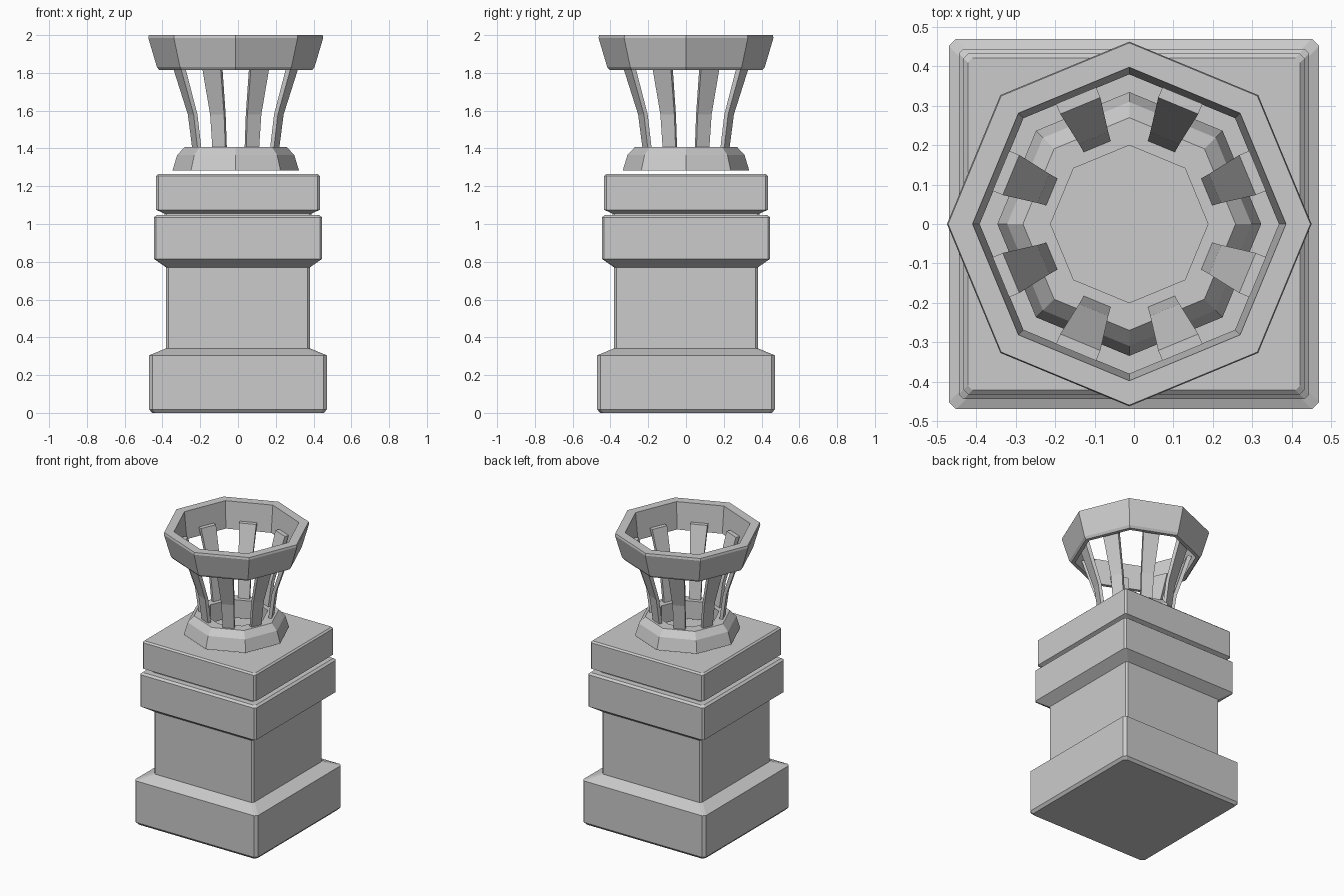
import bpy, bmesh
from math import cos, sin, pi
from mathutils import Matrix, Vector

if "Cube" in bpy.data.objects:
    bpy.data.objects.remove(bpy.data.objects["Cube"])

CX = -0.012  # the brazier sits slightly off the pedestal axis


def finish(name, bm):
    bmesh.ops.recalc_face_normals(bm, faces=bm.faces)
    me = bpy.data.meshes.new(name)
    bm.to_mesh(me)
    bm.free()
    ob = bpy.data.objects.new(name, me)
    bpy.context.collection.objects.link(ob)
    return ob


def skin(bm, rings, closed):
    n = len(rings[0])
    loops = [[bm.verts.new(p) for p in r] for r in rings]
    pairs = list(zip(loops, loops[1:]))
    if closed:
        pairs.append((loops[-1], loops[0]))
    for a, b in pairs:
        for i in range(n):
            j = (i + 1) % n
            bm.faces.new((a[i], a[j], b[j], b[i]))
    if not closed:
        bm.faces.new(loops[0])
        bm.faces.new(loops[-1])


def square_block(name, profile, cut):
    # stacked squares with cut corners: profile holds (half width, z)
    rings = []
    for h, z in profile:
        k = h - cut
        rings.append([(h, -k, z), (h, k, z), (k, h, z), (-k, h, z),
                      (-h, k, z), (-h, -k, z), (-k, -h, z), (k, -h, z)])
    bm = bmesh.new()
    skin(bm, rings, False)
    return finish(name, bm)


def octagon_ring(name, profile):
    # closed (radius, z) section swept around eight sides
    rings = [[(CX + r * cos(i * pi / 4), r * sin(i * pi / 4), z) for i in range(8)]
             for r, z in profile]
    bm = bmesh.new()
    skin(bm, rings, True)
    return finish(name, bm)


# Pedestal
square_block("pedestal_base", [(0.455, 0), (0.47, 0.018), (0.47, 0.305), (0.385, 0.34)], 0.018)
square_block("pedestal_shaft", [(0.38, 0.32), (0.38, 0.80)], 0.012)
square_block("pedestal_collar", [(0.38, 0.77), (0.445, 0.815), (0.445, 1.035), (0.43, 1.047)], 0.012)
square_block("collar_neck", [(0.39, 1.04), (0.39, 1.065)], 0.012)
square_block("pedestal_cap", [(0.39, 1.055), (0.433, 1.075), (0.433, 1.255), (0.422, 1.265)], 0.012)

# Brazier rings
octagon_ring("lower_ring", [(0.335, 1.283), (0.31, 1.365), (0.27, 1.408), (0.20, 1.408), (0.20, 1.283)])
octagon_ring("upper_ring", [(0.405, 1.815), (0.417, 1.83), (0.463, 1.985), (0.460, 2.0),
                            (0.398, 2.0), (0.38, 1.815)])

# Bent struts: (inner radius, outer radius, half width, z)
sections = [(0.212, 0.234, 0.037, 1.40), (0.236, 0.258, 0.040, 1.58), (0.325, 0.353, 0.055, 1.875)]
for i in range(8):
    turn = Matrix.Translation((CX, 0, 0)) @ Matrix.Rotation((i + 0.5) * pi / 4, 4, 'Z')
    bm = bmesh.new()
    skin(bm, [[turn @ Vector(p) for p in ((a, -w, z), (b, -w, z), (b, w, z), (a, w, z))]
              for a, b, w, z in sections], False)
    finish(f"strut_{i + 1}", bm)
